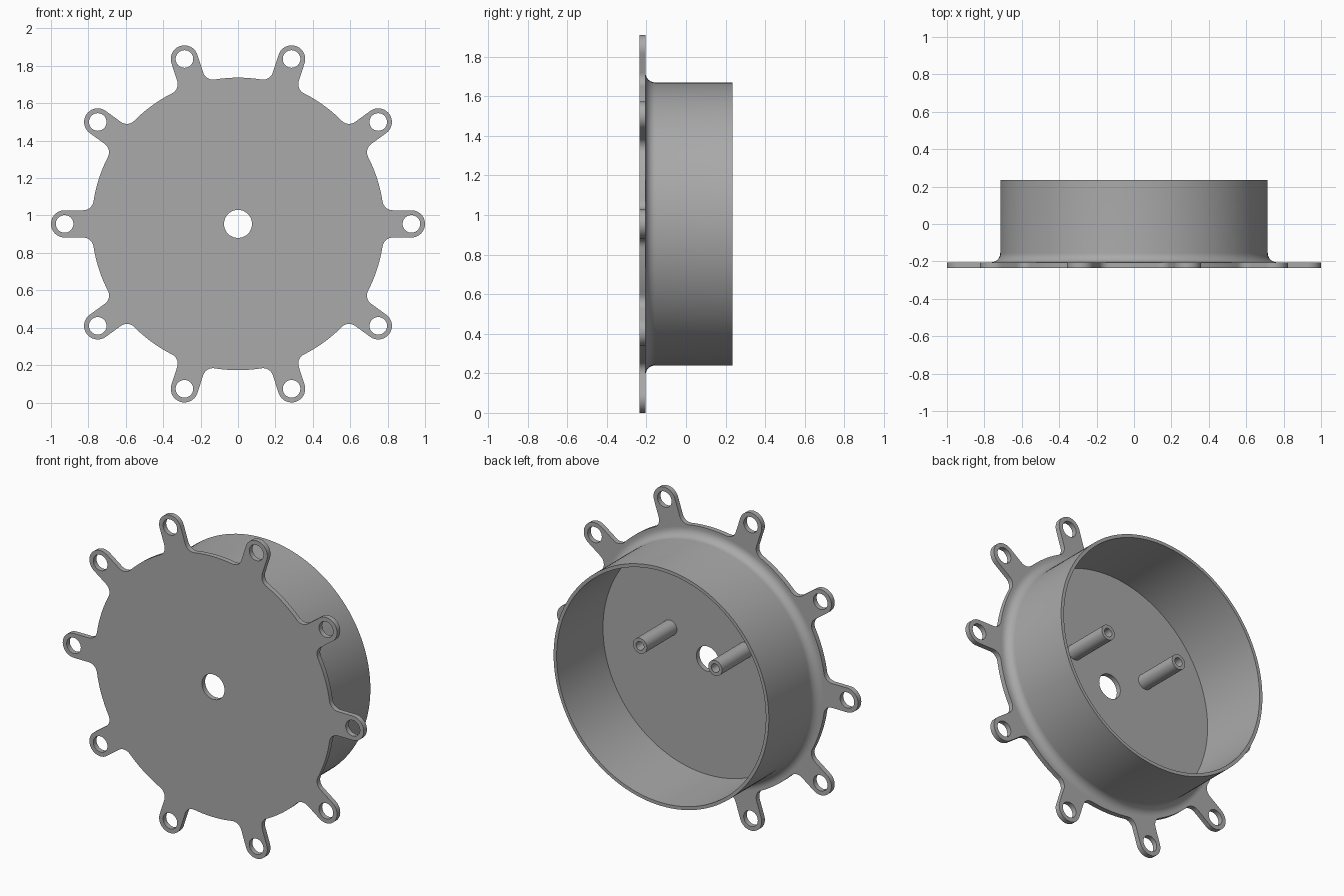
import bpy, bmesh
from math import pi, sin, cos, sqrt, atan2
from mathutils import Matrix, Vector

if "Cube" in bpy.data.objects:
    bpy.data.objects.remove(bpy.data.objects["Cube"])

CENTRE_Z = 0.955
FRONT, FLOOR, RIM = -0.235, -0.205, 0.235
TABS = 10

grey = bpy.data.materials.new("plain_grey")
grey.use_nodes = True
colour = (0.4, 0.4, 0.4, 1)
grey.diffuse_color = colour
grey.node_tree.nodes["Principled BSDF"].inputs["Base Color"].default_value = colour


def arc(cx, cy, r, start, end, steps):
    """Points along a circular arc."""
    angles = [start + (end - start) * i / steps for i in range(steps + 1)]
    return [(cx + r * cos(a), cy + r * sin(a)) for a in angles]


def circle(cx, cy, r, steps=40):
    return arc(cx, cy, r, 0, 2 * pi, steps)[:-1]


def turn(points, angle):
    return [(x * cos(angle) - y * sin(angle), x * sin(angle) + y * cos(angle))
            for x, y in points]


def smooth(obj):
    bpy.ops.object.select_all(action='DESELECT')
    obj.select_set(True)
    bpy.context.view_layer.objects.active = obj
    if obj.type == 'CURVE':
        bpy.ops.object.convert(target='MESH')
    bpy.ops.object.shade_smooth_by_angle(angle=pi / 6)


def flat_plate(name, loops, front, back):
    """Filled outline with holes, given thickness along y."""
    curve = bpy.data.curves.new(name, 'CURVE')
    curve.dimensions = '2D'
    curve.fill_mode = 'BOTH'
    curve.extrude = (back - front) / 2
    for loop in loops:
        spline = curve.splines.new('POLY')
        spline.points.add(len(loop) - 1)
        for point, (x, y) in zip(spline.points, loop):
            point.co = (x, y, 0, 1)
        spline.use_cyclic_u = True
    curve.materials.append(grey)
    obj = bpy.data.objects.new(name, curve)
    bpy.context.collection.objects.link(obj)
    obj.rotation_euler.x = pi / 2
    obj.location = (0, (front + back) / 2, CENTRE_Z)
    smooth(obj)


def lathe(name, profile, x, z, steps):
    """Spin a (radius, y) profile around an axis along y."""
    bm = bmesh.new()
    verts = [bm.verts.new((r, y, 0)) for r, y in profile]
    edges = [bm.edges.new(pair) for pair in zip(verts, verts[1:])]
    bmesh.ops.spin(bm, geom=verts + edges, cent=(0, 0, 0), axis=(0, 1, 0),
                   angle=2 * pi, steps=steps)
    bmesh.ops.remove_doubles(bm, verts=bm.verts, dist=1e-5)
    # Make sure the outer surface faces away from the axis
    bmesh.ops.recalc_face_normals(bm, faces=bm.faces)
    bm.normal_update()
    outer = max(bm.faces, key=lambda f: f.calc_center_median().xz.length)
    middle = outer.calc_center_median()
    if outer.normal.dot(Vector((middle.x, 0, middle.z))) < 0:
        bmesh.ops.reverse_faces(bm, faces=bm.faces)
    mesh = bpy.data.meshes.new(name)
    bm.to_mesh(mesh)
    bm.free()
    mesh.materials.append(grey)
    obj = bpy.data.objects.new(name, mesh)
    bpy.context.collection.objects.link(obj)
    obj.location = (x, 0, z)
    smooth(obj)


# Base plate: disc with rounded, filleted tabs and drilled holes
disc, half_width, fillet, tab_hole = 0.782, 0.073, 0.055, 0.927
side = half_width + fillet
reach = sqrt((disc + fillet) ** 2 - side ** 2)
theta = atan2(side, reach)
tab = (arc(reach, -side, fillet, pi - theta, pi / 2, 8)
       + arc(tab_hole, 0, half_width, -pi / 2, pi / 2, 20)
       + arc(reach, side, fillet, -pi / 2, theta - pi, 8)
       + arc(0, 0, disc, theta, 2 * pi / TABS - theta, 12)[1:-1])
outline, holes = [], [circle(0, 0, 0.075)]
for i in range(TABS):
    angle = 2 * pi * i / TABS
    outline += turn(tab, angle)
    holes.append(turn(circle(tab_hole, 0, 0.047), angle))
flat_plate("base_plate", [outline] + holes, FRONT, FLOOR)

# Cup wall with a fillet where it meets the plate
wall, inner, flare = 0.715, 0.695, 0.05
profile = arc(wall + flare, FLOOR + flare, flare, -pi / 2, -pi, 10)
profile += [(wall, RIM), (inner, RIM), (inner, FLOOR)]
lathe("cup_wall", profile, 0, CENTRE_Z, 128)

# Hollow posts standing on the cup floor
for name, x in (("left_post", 0.25), ("right_post", -0.25)):
    lathe(name, [(0.046, FLOOR), (0.046, 0.08), (0.026, 0.08), (0.026, FLOOR)],
          x, CENTRE_Z + 0.12, 32)
